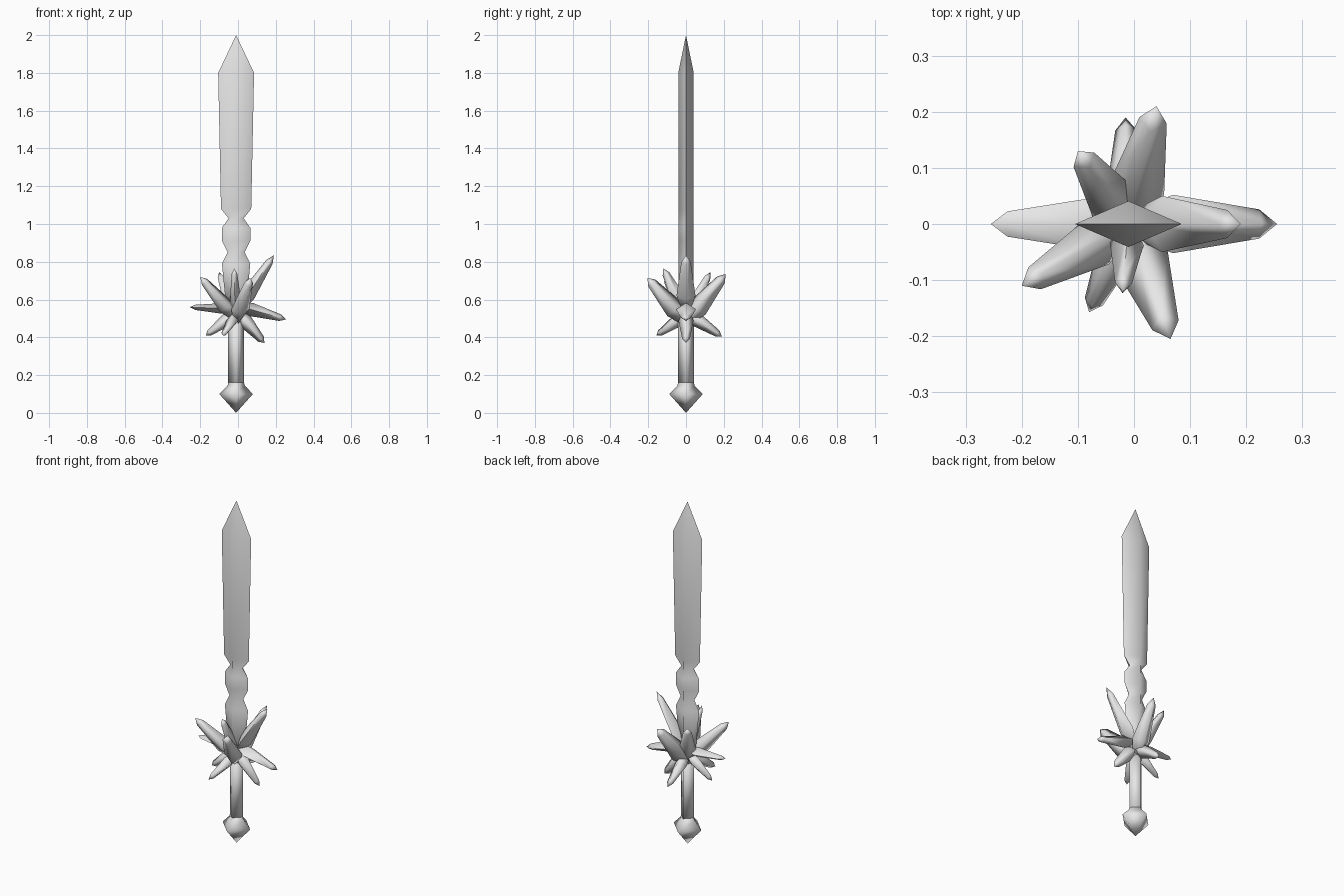
import bpy, bmesh, math
from mathutils import Vector

cube = bpy.data.objects.get("Cube")
if cube:
    bpy.data.objects.remove(cube, do_unlink=True)

grey = bpy.data.materials.new("plain grey")
grey.use_nodes = True
grey.diffuse_color = (0.8, 0.8, 0.8, 1)
grey.node_tree.nodes["Principled BSDF"].inputs["Base Color"].default_value = (0.8, 0.8, 0.8, 1)


def diamond_loft(name, sections):
    """Loft diamond sections (height, half width, half depth); zero width makes a point."""
    bm = bmesh.new()
    rings = []
    for z, w, d in sections:
        corners = [(w, 0), (0, d), (-w, 0), (0, -d)] if w else [(0, 0)]
        rings.append([bm.verts.new((x, y, z)) for x, y in corners])
    for low, high in zip(rings, rings[1:]):
        for i in range(4):
            j = (i + 1) % 4
            if len(low) == 1:
                bm.faces.new((low[0], high[j], high[i]))
            elif len(high) == 1:
                bm.faces.new((low[i], low[j], high[0]))
            else:
                bm.faces.new((low[i], low[j], high[j], high[i]))
    for ring, flip in ((rings[0], True), (rings[-1], False)):
        if len(ring) == 4:
            bm.faces.new(ring[::-1] if flip else ring)
    bmesh.ops.recalc_face_normals(bm, faces=bm.faces)
    mesh = bpy.data.meshes.new(name)
    bm.to_mesh(mesh)
    bm.free()
    mesh.materials.append(grey)
    obj = bpy.data.objects.new(name, mesh)
    bpy.context.collection.objects.link(obj)
    bpy.ops.object.select_all(action='DESELECT')
    obj.select_set(True)
    bpy.context.view_layer.objects.active = obj
    bpy.ops.object.shade_smooth_by_angle(angle=math.radians(100))
    return obj


AXIS_X = -0.01

# Blade with two waisted notches above the guard
blade_outline = [(0.48, 0.045), (0.79, 0.075), (0.85, 0.045), (0.91, 0.075),
                 (0.98, 0.075), (1.03, 0.04), (1.08, 0.08), (1.8, 0.095)]
blade = diamond_loft("blade", [(z, w, 0.041) for z, w in blade_outline] + [(2.0, 0, 0)])

# Grip and pointed pommel
grip = diamond_loft("grip", [(0.13, 0.042, 0.042), (0.52, 0.042, 0.042)])
pommel = diamond_loft("pommel", [(0, 0, 0), (0.1, 0.089, 0.089),
                                 (0.145, 0.045, 0.045), (0.16, 0.042, 0.042)])
for part in (blade, grip, pommel):
    part.location.x = AXIS_X

# Guard crystals: tip position, root height, half width, half thickness
crystals = {
    "upper_left": ((0.19, 0, 0.835), 0.53, 0.05, 0.04),
    "side_left": ((0.255, 0, 0.495), 0.57, 0.052, 0.036),
    "side_right": ((-0.255, 0, 0.56), 0.55, 0.045, 0.028),
    "lower_left": ((0.14, 0, 0.37), 0.54, 0.04, 0.04),
    "lower_right": ((-0.17, 0, 0.41), 0.53, 0.035, 0.035),
    "upper_front_right": ((-0.2, -0.11, 0.72), 0.5, 0.045, 0.045),
    "upper_back_right": ((-0.1, 0.13, 0.745), 0.5, 0.045, 0.04),
    "upper_front_small": ((-0.02, -0.12, 0.765), 0.52, 0.03, 0.04),
    "upper_front": ((0.065, -0.205, 0.715), 0.48, 0.05, 0.055),
    "upper_back": ((0.04, 0.21, 0.735), 0.48, 0.05, 0.055),
    "lower_front": ((-0.08, -0.157, 0.41), 0.52, 0.035, 0.035),
    "lower_back": ((-0.015, 0.19, 0.405), 0.53, 0.038, 0.038),
}
for place, (tip, root_z, w, d) in crystals.items():
    root = Vector((AXIS_X, 0, root_z))
    axis = Vector(tip) - root
    shape = [(0, 0.4), (0.3, 1), (0.88, 0.5), (1, 0)]
    crystal = diamond_loft("guard_crystal_" + place,
                           [(axis.length * t, w * s, d * s) for t, s in shape])
    crystal.rotation_euler = axis.to_track_quat('Z', 'Y').to_euler()
    crystal.location = root
